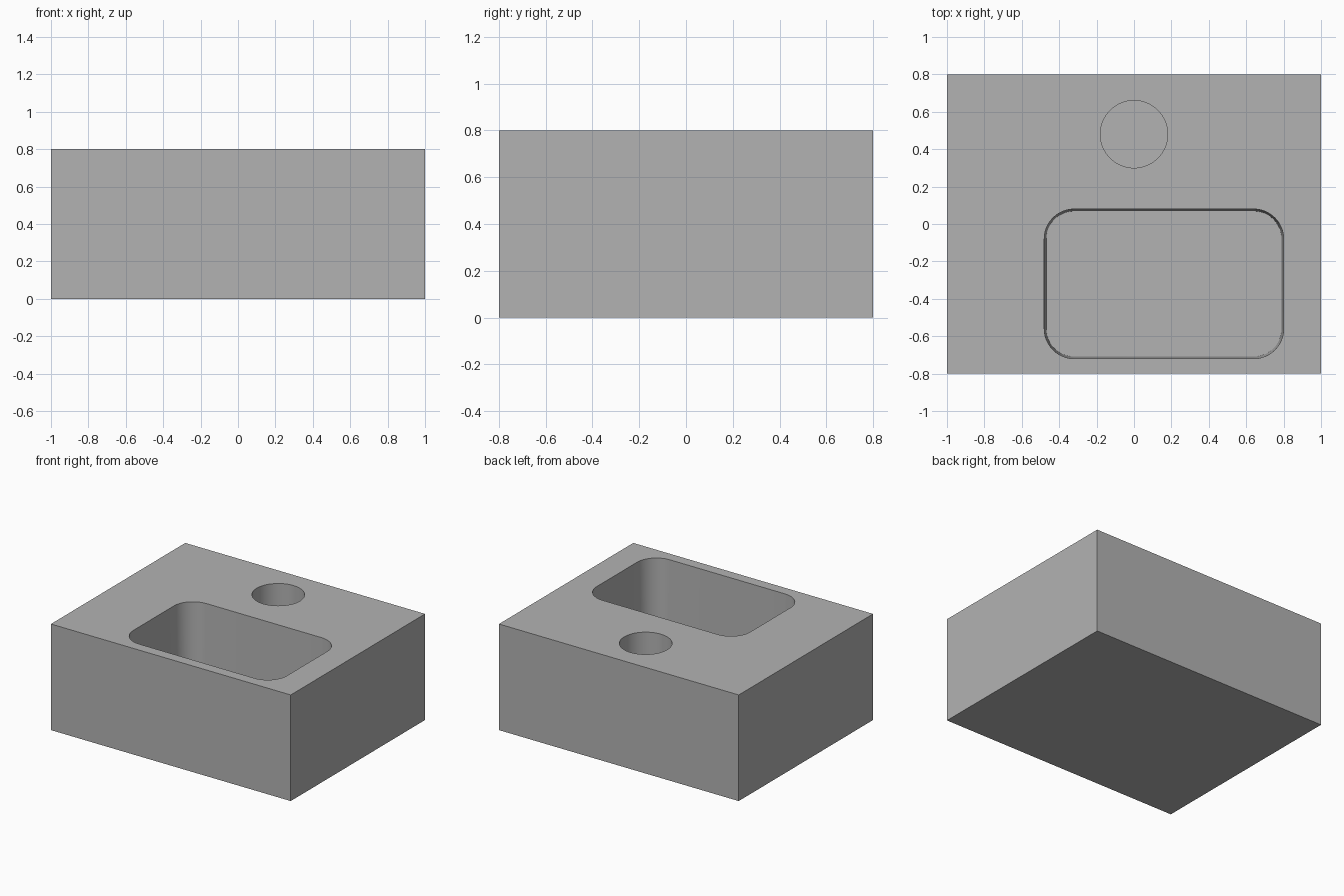
import bpy, bmesh
from math import cos, sin, pi

default = bpy.data.objects.get("Cube")
if default:
    bpy.data.objects.remove(default, do_unlink=True)

grey = bpy.data.materials.new("mid grey")
grey.use_nodes = True
colour = (0.45, 0.45, 0.45, 1)
grey.diffuse_color = colour
grey.node_tree.nodes["Principled BSDF"].inputs["Base Color"].default_value = colour

HEIGHT = 0.8


def add_object(name, bm):
    bmesh.ops.recalc_face_normals(bm, faces=bm.faces)
    mesh = bpy.data.meshes.new(name)
    bm.to_mesh(mesh)
    bm.free()
    mesh.materials.append(grey)
    obj = bpy.data.objects.new(name, mesh)
    bpy.context.collection.objects.link(obj)
    return obj


def rounded_outline(cx, cy, half_x, half_y, radius, steps):
    """Points around a rounded rectangle, one arc per corner."""
    points = []
    for corner, (sx, sy) in enumerate([(1, 1), (-1, 1), (-1, -1), (1, -1)]):
        for i in range(steps + 1):
            a = (corner + i / steps) * pi / 2
            points.append((cx + sx * (half_x - radius) + radius * cos(a),
                           cy + sy * (half_y - radius) + radius * sin(a)))
    return points


def cutter(name, top, bottom, floor):
    """Solid lofted from the floor outline to just above the block."""
    bm = bmesh.new()
    rings = [[bm.verts.new((x, y, z)) for x, y in outline]
             for outline, z in ((bottom, floor), (top, HEIGHT), (top, HEIGHT + 0.1))]
    n = len(top)
    for low, high in zip(rings, rings[1:]):
        for i in range(n):
            j = (i + 1) % n
            bm.faces.new((low[i], low[j], high[j], high[i]))
    bm.faces.new(rings[0])
    bm.faces.new(rings[-1])
    bmesh.ops.remove_doubles(bm, verts=bm.verts, dist=1e-5)
    obj = add_object(name, bm)
    obj.hide_render = True
    return obj


# Solid block
bm = bmesh.new()
bmesh.ops.create_cube(bm, size=1)
bmesh.ops.scale(bm, vec=(2, 1.6, HEIGHT), verts=bm.verts)
bmesh.ops.translate(bm, vec=(0, 0, HEIGHT / 2), verts=bm.verts)
block = add_object("block", bm)

# Rounded basin with slightly drafted walls, and a straight round hole
draft = 0.011
basin = cutter("basin_cutter",
               rounded_outline(0.16, -0.32, 0.64, 0.4, 0.16, 12),
               rounded_outline(0.16, -0.32, 0.64 - draft, 0.4 - draft, 0.16 - draft, 12),
               0.16)
circle = [(0.18 * cos(i * pi / 32), 0.48 + 0.18 * sin(i * pi / 32)) for i in range(64)]
hole = cutter("hole_cutter", circle, circle, 0.16)

bpy.context.view_layer.objects.active = block
block.select_set(True)
for tool in (basin, hole):
    mod = block.modifiers.new(tool.name, 'BOOLEAN')
    mod.operation = 'DIFFERENCE'
    mod.solver = 'EXACT'
    mod.object = tool
    bpy.ops.object.modifier_apply(modifier=mod.name)
    bpy.data.objects.remove(tool, do_unlink=True)

# Smooth curved walls, crisp edges
bpy.ops.object.shade_smooth_by_angle(angle=pi / 6)
